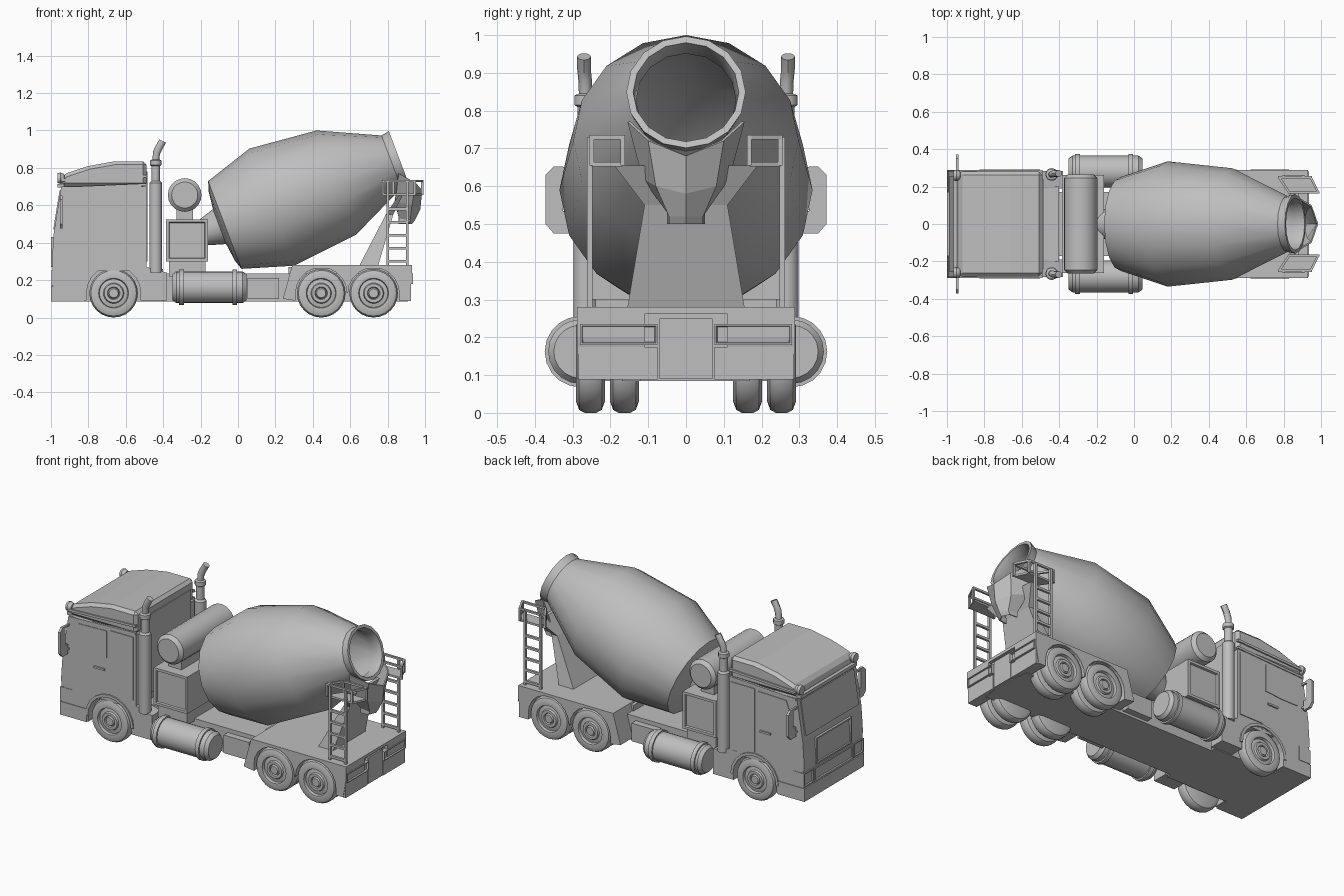
import bpy, bmesh, math
from mathutils import Vector

cube = bpy.data.objects.get("Cube")
if cube:
    bpy.data.objects.remove(cube, do_unlink=True)

grey = bpy.data.materials.new("plain_grey")
grey.use_nodes = True
grey.diffuse_color = (0.52, 0.52, 0.52, 1)
grey.node_tree.nodes["Principled BSDF"].inputs["Base Color"].default_value = grey.diffuse_color


def finish(name, bm, smooth=False):
    bmesh.ops.remove_doubles(bm, verts=bm.verts, dist=0.0003)
    bmesh.ops.recalc_face_normals(bm, faces=bm.faces)
    me = bpy.data.meshes.new(name)
    bm.to_mesh(me)
    bm.free()
    me.materials.append(grey)
    if smooth:
        me.shade_smooth()
        me.set_sharp_from_angle(angle=math.radians(32))
    ob = bpy.data.objects.new(name, me)
    bpy.context.collection.objects.link(ob)
    return ob


def loft(name, rows, closed=True, caps=True, smooth=False):
    """Skin between rows of points."""
    bm = bmesh.new()
    rings = [[bm.verts.new(p) for p in row] for row in rows]
    n = len(rows[0])
    for a, b in zip(rings, rings[1:]):
        for i in range(n if closed else n - 1):
            j = (i + 1) % n
            bm.faces.new((a[i], a[j], b[j], b[i]))
    if caps:
        bm.faces.new(rings[0])
        bm.faces.new(rings[-1])
    return finish(name, bm, smooth)


def prism(name, pts, y0, y1):
    return loft(name, [[(x, y, z) for x, z in pts] for y in (y0, y1)])


def box(name, x0, x1, y0, y1, z0, z1, inset=None, rim=0.02, depth=0.012):
    """Box; the face looking along inset gets a framed, sunken panel."""
    bm = bmesh.new()
    bmesh.ops.create_cube(bm, size=1)
    for v in bm.verts:
        v.co = (x0 if v.co.x < 0 else x1, y0 if v.co.y < 0 else y1, z0 if v.co.z < 0 else z1)
    bm.normal_update()
    if inset:
        f = [f for f in bm.faces if f.normal.dot(Vector(inset)) > 0.9]
        bmesh.ops.inset_region(bm, faces=f, thickness=rim)
        bmesh.ops.inset_region(bm, faces=f, thickness=0.004, depth=-depth)
    return finish(name, bm)


def lathe(name, origin, axis, profile, segs=20):
    """Revolve (distance, radius) pairs about an axis."""
    a, o = Vector(axis).normalized(), Vector(origin)
    ref = Vector((1, 0, 0)) if abs(a.z) > 0.9 else Vector((0, 0, 1))
    u = (ref - a * ref.dot(a)).normalized()
    v = a.cross(u)
    ang = [math.tau * i / segs for i in range(segs)]
    rows = [[o + a * s + (u * math.cos(t) + v * math.sin(t)) * r for t in ang] for s, r in profile]
    return loft(name, rows, caps=False, smooth=True)


def bars(name, segments, t):
    """Square rods between pairs of points."""
    bm = bmesh.new()
    for p, q in segments:
        p, q = Vector(p), Vector(q)
        d = (q - p).normalized()
        u = d.cross(Vector((0, 1, 0)) if abs(d.y) < 0.9 else Vector((0, 0, 1))).normalized() * t
        v = d.cross(u)
        ends = [[bm.verts.new(e + c) for c in (u + v, v - u, -u - v, u - v)] for e in (p, q)]
        for i in range(4):
            j = (i + 1) % 4
            bm.faces.new((ends[0][i], ends[0][j], ends[1][j], ends[1][i]))
        bm.faces.new(ends[0])
        bm.faces.new(ends[1])
    return finish(name, bm)


def arc(cx, r, start=0, end=180, n=10):
    steps = [math.radians(start + (end - start) * i / n) for i in range(n + 1)]
    return [(cx + r * math.cos(t), 0.13 + r * math.sin(t)) for t in steps]


AXLES = (-0.665, 0.445, 0.725)

# Chassis
box("main_frame", -0.6, 0.9, -0.17, 0.17, 0.085, 0.235)
box("cab_floor", -0.99, -0.4, -0.2, 0.2, 0.085, 0.26)
box("rear_core", 0.27, 0.91, -0.12, 0.12, 0.085, 0.27)
box("rear_deck", 0.29, 0.93, -0.285, 0.285, 0.262, 0.28)
box("rear_centre_plate", 0.88, 0.925, -0.07, 0.07, 0.09, 0.25)

# Cab body and roof
body = [(-0.99, 0.25), (-0.995, 0.3), (-0.985, 0.45), (-0.945, 0.7), (-0.49, 0.7), (-0.49, 0.25)]
prism("cab_body", body, -0.283, 0.283)
roof = prism("cab_roof", [(-0.95, 0.7), (-0.935, 0.765), (-0.8, 0.81), (-0.66, 0.835),
                          (-0.49, 0.835), (-0.49, 0.7)], -0.28, 0.28)
bevel = roof.modifiers.new("soft_edges", "BEVEL")
bevel.width = 0.018
box("sun_visor", -0.965, -0.93, -0.27, 0.27, 0.695, 0.715)
prism("windscreen", [(-0.988, 0.47), (-0.954, 0.68), (-0.945, 0.68), (-0.98, 0.47)], -0.255, 0.255)
box("grille", -1.0, -0.96, -0.17, 0.17, 0.27, 0.43, (-1, 0, 0), 0.012)
box("bumper", -1.0, -0.82, -0.288, 0.288, 0.085, 0.165)
box("lower_grille", -0.998, -0.9, -0.19, 0.19, 0.165, 0.255, (-1, 0, 0), 0.015)
box("cab_rear_panel", -0.5, -0.484, -0.24, 0.24, 0.3, 0.78)

# Mixing drum, on a tilted axis
TILT = (0.935, 0, 0.355)
lathe("drum", (0.18, 0, 0.59), TILT,
      [(-0.31, 0), (-0.285, 0.2), (-0.268, 0.251), (0, 0.335), (0.37, 0.298), (0.685, 0.15),
       (0.73, 0.158), (0.73, 0.14), (0.67, 0.132), (0.37, 0.27), (0, 0.3), (-0.2, 0.2), (-0.22, 0)], 16)
lathe("drum_shaft", (-0.22, 0, 0.44), TILT, [(0, 0), (0, 0.06), (0.13, 0.1), (0.13, 0)], 16)

# Drum drive housing and water tank
box("drive_base", -0.37, -0.175, -0.24, 0.24, 0.22, 0.31)
for s in (-1, 1):
    box("drive_housing", -0.385, -0.16, *sorted((0, s * 0.262)), 0.3, 0.525, (0, s, 0), 0.022)
box("tank_saddle", -0.33, -0.24, -0.2, 0.2, 0.52, 0.6)
lathe("water_tank", (-0.285, -0.265, 0.655), (0, 1, 0),
      [(0, 0), (0, 0.07), (0.02, 0.09), (0.51, 0.09), (0.53, 0.07), (0.53, 0)], 20)

# Rear chute and its support
support = [(0.28, 0.65, 0.75, 0.155), (0.55, 0.79, 0.83, 0.11), (0.655, 0.86, 0.88, 0.19)]
loft("drum_support", [[(a, -w, z), (b, -w, z), (b, w, z), (a, w, z)] for z, a, b, w in support])
half_rows = [[(0.86, 0.155, 0.77), (0.95, 0.1, 0.72), (0.985, 0, 0.68)],
             [(0.84, 0.115, 0.62), (0.93, 0.08, 0.6), (0.975, 0, 0.58)],
             [(0.86, 0.05, 0.53), (0.92, 0.045, 0.52), (0.945, 0, 0.52)],
             [(0.86, 0.05, 0.5), (0.91, 0.045, 0.5), (0.93, 0, 0.5)]]
chute = loft("chute", [h + [(x, -y, z) for x, y, z in h[1::-1]] for h in half_rows], False, False)
chute.modifiers.new("sheet", "SOLIDIFY").thickness = 0.008

TYRE = [(-0.038, 0), (-0.038, 0.1), (-0.03, 0.122), (-0.015, 0.13), (0.015, 0.13), (0.03, 0.122),
        (0.038, 0.1), (0.036, 0.08), (0.02, 0.076), (0.024, 0.055), (0.034, 0.05), (0.034, 0.034),
        (0.024, 0.03), (0.036, 0.024), (0.036, 0)]

for s in (-1, 1):
    side = "left" if s > 0 else "right"

    def span(a, b):
        return sorted((s * a, s * b))

    # Fenders with round wheel openings
    prism(side + "_front_fender",
          [(-0.38, 0.24), (-0.38, 0.09), (-0.52, 0.09)] + arc(AXLES[0], 0.145)
          + [(-0.81, 0.09), (-0.99, 0.09), (-0.99, 0.26), (-0.49, 0.27)], *span(0.19, 0.284))
    prism(side + "_arch_lip", arc(AXLES[0], 0.145) + arc(AXLES[0], 0.162, 180, 0), *span(0.27, 0.291))
    prism(side + "_rear_fender",
          [(0.24, 0.1), (0.29, 0.28), (0.93, 0.28), (0.93, 0.2), (0.91, 0.09), (0.862, 0.09)]
          + arc(AXLES[2], 0.137) + arc(AXLES[1], 0.137) + [(0.308, 0.09)], *span(0.11, 0.288))

    # Wheels, doubled at the rear
    for x in AXLES:
        for y in ((0.253,) if x < 0 else (0.253, 0.163)):
            lathe(side + "_wheel", (x, s * y, 0.13), (0, s, 0), TYRE, 24)

    # Fuel tank with straps, and locker
    lathe(side + "_fuel_tank", (-0.35, s * 0.28, 0.162), (1, 0, 0),
          [(0, 0), (0, 0.07), (0.02, 0.085), (0.035, 0.085), (0.035, 0.094), (0.06, 0.094),
           (0.06, 0.085), (0.32, 0.085), (0.32, 0.094), (0.345, 0.094), (0.345, 0.085),
           (0.375, 0.085), (0.395, 0.07), (0.395, 0)], 20)
    box(side + "_locker", 0.05, 0.22, *span(0.16, 0.21), 0.1, 0.21)

    # Exhaust stack
    lathe(side + "_exhaust_stack", (-0.44, s * 0.265, 0.24), (0, 0, 1),
          [(0, 0), (0, 0.034), (0.48, 0.034), (0.49, 0.023), (0.57, 0.023), (0.575, 0.031),
           (0.6, 0.031), (0.605, 0.02), (0.605, 0)], 14)
    path = [(-0.44, 0.265, 0.83), (-0.436, 0.267, 0.88), (-0.422, 0.27, 0.91), (-0.403, 0.27, 0.943)]
    ang = [math.tau * i / 12 for i in range(12)]
    loft(side + "_exhaust_tip", [[(x + 0.018 * math.cos(t), s * y + 0.018 * math.sin(t),
                                   z - 0.009 * math.cos(t)) for t in ang] for x, y, z in path],
         smooth=True)

    # Door, window, handle and trim
    prism(side + "_window", [(-0.91, 0.5), (-0.895, 0.62), (-0.875, 0.67), (-0.685, 0.675),
                             (-0.685, 0.51), (-0.8, 0.5)], *span(0.28, 0.287))
    box(side + "_door_handle", -0.77, -0.7, *span(0.28, 0.291), 0.43, 0.442)
    box(side + "_sleeper_panel", -0.665, -0.505, *span(0.28, 0.288), 0.3, 0.685)
    bars(side + "_roof_trim", [((-0.94, s * 0.281, z), (-0.49, s * 0.281, z + 0.02)) for z in (0.69, 0.735)], 0.007)
    box(side + "_headlight", -0.998, -0.92, *span(0.195, 0.287), 0.17, 0.255, (-1, 0, 0), 0.01)

    # Mirror and roof lamp
    loft(side + "_mirror", [[(x, s * y, z) for y, z in ((0.3, 0.475), (0.35, 0.475), (0.372, 0.5),
         (0.372, 0.63), (0.35, 0.652), (0.325, 0.652), (0.325, 0.535), (0.3, 0.535))]
         for x in (-0.952, -0.937)])
    bars(side + "_mirror_arm", [((-0.945, s * 0.27, z), (-0.945, s * 0.335, z)) for z in (0.5, 0.645)], 0.006)
    lathe(side + "_roof_lamp", (-0.965, s * 0.26, 0.745), (1, 0, 0),
          [(0, 0), (0, 0.026), (0.015, 0.03), (0.035, 0.022), (0.042, 0)], 12)

    # Tail lights and rear plates
    box(side + "_tail_light", 0.89, 0.936, *span(0.075, 0.28), 0.18, 0.235, (1, 0, 0), 0.007)
    box(side + "_rear_plate", 0.9, 0.926, *span(0.075, 0.285), 0.088, 0.175)

    # Ladder, platform and railing
    ladder = [((x, s * 0.255, 0.275), (x, s * 0.255, 0.73)) for x in (0.8, 0.905)]
    ladder += [((0.8, s * 0.255, z), (0.905, s * 0.255, z)) for z in (0.3, 0.37, 0.44, 0.51, 0.58)]
    bars(side + "_ladder", ladder, 0.007)
    floor = [(0.775, s * 0.25), (0.945, s * 0.25), (0.985, s * 0.168), (0.83, s * 0.168)]
    loft(side + "_platform", [[(x, y, z) for x, y in floor] for z in (0.652, 0.664)])
    rails = [((*p, 0.73), (*q, 0.73)) for p, q in zip(floor, floor[1:] + floor[:1])]
    rails += [((*p, 0.655), (*p, 0.735)) for p in floor]
    bars(side + "_railing", rails, 0.006)
